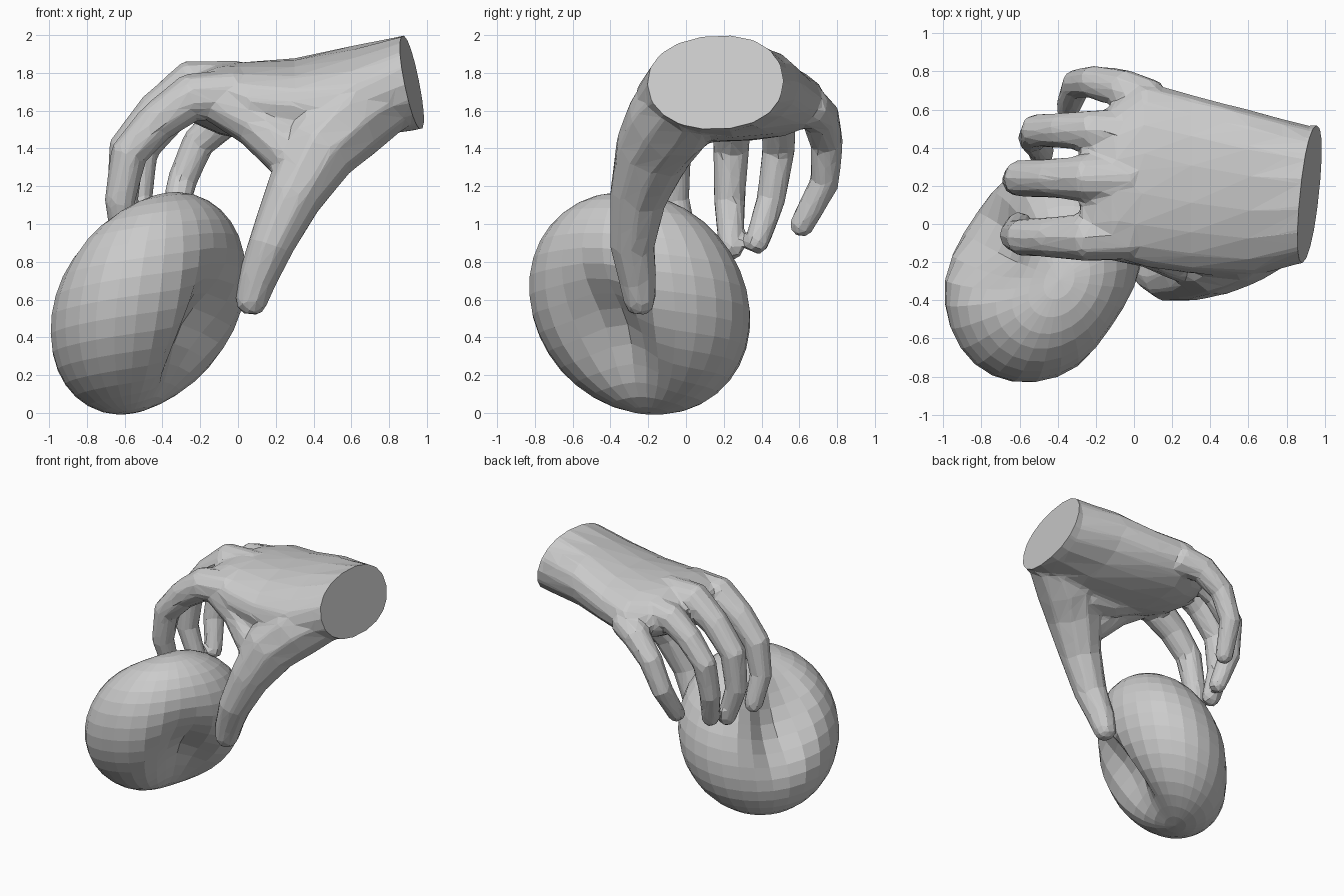
import bpy, bmesh, math
from mathutils import Vector

if "Cube" in bpy.data.objects:
    bpy.data.objects.remove(bpy.data.objects["Cube"])


def bridge(bm, rings):
    n = len(rings[0])
    for a, b in zip(rings, rings[1:]):
        for i in range(n):
            bm.faces.new((a[i], a[(i + 1) % n], b[(i + 1) % n], b[i]))
    bm.faces.new(rings[0][::-1])
    bm.faces.new(rings[-1])


def tube(bm, pts, sides=10):
    """Closed limb through (x, y, z, radius) points with a rounded tip."""
    p = [Vector(q[:3]) for q in pts]
    r = [q[3] for q in pts]
    d = (p[-1] - p[-2]).normalized()
    p += [p[-1] + d * r[-1] * 0.5, p[-1] + d * r[-1] * 0.8]
    r += [r[-1] * 0.82, r[-1] * 0.4]
    rings = []
    for k, c in enumerate(p):
        t = (p[min(k + 1, len(p) - 1)] - p[max(k - 1, 0)]).normalized()
        u = t.cross(Vector((0, 1, 0))).normalized()
        v = t.cross(u)
        rings.append([bm.verts.new(c + r[k] * (u * math.cos(a) + v * math.sin(a)))
                      for a in (2 * math.pi * i / sides for i in range(sides))])
    bridge(bm, rings)


def spow(v, e):
    return math.copysign(abs(v) ** e, v)


def make_object(name, bm):
    bmesh.ops.recalc_face_normals(bm, faces=bm.faces)
    me = bpy.data.meshes.new(name)
    bm.to_mesh(me)
    bm.free()
    ob = bpy.data.objects.new(name, me)
    bpy.context.collection.objects.link(ob)
    return ob


# Dimpled disc: flattened ball with a long dent pressed into both faces
bm = bmesh.new()
bmesh.ops.create_uvsphere(bm, u_segments=28, v_segments=18, radius=1)
axis = Vector((0.76, -0.42, -0.49)).normalized()
along = Vector((0.46, -0.46, 0.75))
along = (along - axis * along.dot(axis)).normalized()
across = axis.cross(along)
for v in bm.verts:
    a, b, h = v.co.dot(along) * 0.635, v.co.dot(across) * 0.61, v.co.dot(axis) * 0.44
    h *= 1 - 0.52 * math.exp(-(a / 0.4) ** 2 - (b / 0.21) ** 2)
    v.co = Vector((-0.475, -0.245, 0.58)) + along * a + across * b + axis * h
disc = make_object("dimpled_disc", bm)

# Wrist and palm: oval sections (x, y, z, half width, half height, roll)
bm = bmesh.new()
sections = [(1.15, 0.17, 1.80, 0.36, 0.26, 0), (0.92, 0.16, 1.75, 0.355, 0.26, 0),
            (0.6, 0.16, 1.69, 0.44, 0.245, 0.06), (0.3, 0.21, 1.655, 0.47, 0.22, 0.03),
            (0.05, 0.26, 1.65, 0.485, 0.21, 0), (-0.1, 0.23, 1.66, 0.41, 0.185, -0.02),
            (-0.2, 0.21, 1.66, 0.36, 0.14, -0.02), (-0.28, 0.2, 1.65, 0.33, 0.09, -0.02)]
rings = []
for x, y, z, w, h, roll in sections:
    rings.append([bm.verts.new((x, y + w * spow(math.cos(a), 0.9),
                                z + h * spow(math.sin(a), 0.9) + roll * math.cos(a)))
                  for a in (2 * math.pi * i / 18 for i in range(18))])
bridge(bm, rings)

# Fingers and thumb: (x, y, z, radius)
limbs = [
    # thumb
    [(0.74, 0.0, 1.67, 0.22), (0.56, -0.09, 1.54, 0.235), (0.42, -0.18, 1.38, 0.205),
     (0.29, -0.255, 1.14, 0.155), (0.17, -0.285, 0.88, 0.122), (0.1, -0.255, 0.7, 0.103),
     (0.07, -0.245, 0.59, 0.088)],
    # web between thumb and index
    [(0.38, -0.2, 1.32, 0.15), (0.25, -0.16, 1.4, 0.145), (0.09, -0.1, 1.54, 0.135),
     (-0.1, -0.08, 1.64, 0.115)],
    # ball of the thumb under the palm
    [(0.45, -0.02, 1.5, 0.15), (0.25, 0.02, 1.52, 0.14), (0.05, 0.06, 1.57, 0.125)],
    # index
    [(0.0, -0.06, 1.69, 0.13), (-0.25, -0.07, 1.67, 0.13), (-0.43, -0.07, 1.54, 0.11),
     (-0.58, -0.07, 1.37, 0.1), (-0.625, -0.06, 1.12, 0.083), (-0.60, 0.0, 0.9, 0.07)],
    # middle
    [(0.0, 0.24, 1.74, 0.13), (-0.25, 0.24, 1.745, 0.125), (-0.43, 0.24, 1.6, 0.105),
     (-0.59, 0.24, 1.4, 0.1), (-0.61, 0.23, 1.12, 0.085), (-0.53, 0.24, 0.87, 0.07)],
    # ring
    [(0.0, 0.48, 1.7, 0.12), (-0.22, 0.49, 1.68, 0.11), (-0.37, 0.49, 1.56, 0.097),
     (-0.51, 0.49, 1.39, 0.09), (-0.53, 0.45, 1.13, 0.08), (-0.48, 0.375, 0.9, 0.067)],
    # little
    [(0.1, 0.64, 1.63, 0.115), (-0.06, 0.71, 1.57, 0.105), (-0.21, 0.745, 1.43, 0.09),
     (-0.3, 0.735, 1.22, 0.08), (-0.345, 0.61, 0.99, 0.068)],
]
for limb in limbs:
    tube(bm, limb)
raw = make_object("hand_parts", bm)

# Fuse the parts into one low-poly hand
m = raw.modifiers.new("fuse", 'REMESH')
m.mode = 'VOXEL'
m.voxel_size = 0.016
m = raw.modifiers.new("soften", 'SMOOTH')
m.factor = 0.5
m.iterations = 10
m = raw.modifiers.new("facet", 'DECIMATE')
m.ratio = 0.03
dg = bpy.context.evaluated_depsgraph_get()
fused = bpy.data.meshes.new_from_object(raw.evaluated_get(dg))
bpy.data.objects.remove(raw, do_unlink=True)

# Flat slanted cut at the wrist
bm = bmesh.new()
bm.from_mesh(fused)
bmesh.ops.bisect_plane(bm, geom=bm.verts[:] + bm.edges[:] + bm.faces[:], dist=0.0001,
                       plane_co=(0.92, 0.16, 1.75), plane_no=(1, -0.11, 0.2), clear_outer=True)
bmesh.ops.holes_fill(bm, edges=[e for e in bm.edges if e.is_boundary], sides=0)
hand = make_object("hand", bm)
for ob in (hand, disc):
    for f in ob.data.polygons:
        f.use_smooth = False
